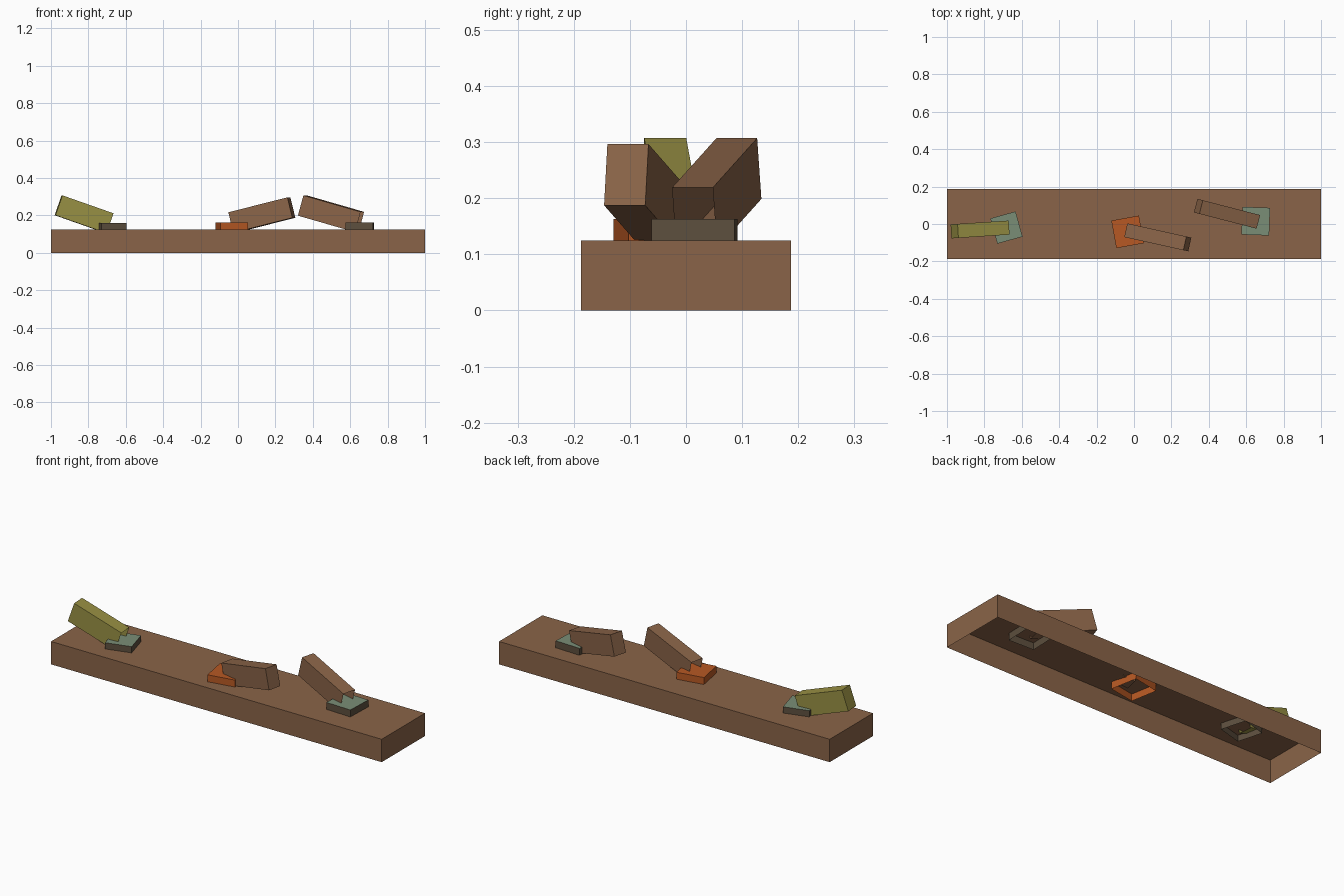
import bpy, bmesh
from math import radians
from mathutils import Matrix, Vector

old = bpy.data.objects.get("Cube")
if old:
    bpy.data.objects.remove(old, do_unlink=True)


def material(name, rgb):
    """Flat material from 0-255 display colour."""
    lin = [((c / 255 + 0.055) / 1.055) ** 2.4 for c in rgb]
    m = bpy.data.materials.new(name)
    m.use_nodes = True
    m.diffuse_color = (*lin, 1)
    m.node_tree.nodes["Principled BSDF"].inputs["Base Color"].default_value = (*lin, 1)
    return m


brown = material("brown", (138, 100, 72))
sage = material("sage green", (122, 141, 118))
taupe = material("dark taupe", (93, 79, 62))
orange = material("burnt orange", (183, 88, 35))
olive = material("olive", (153, 145, 68))


def open_box(name, low, high, open_dir, mats, matrix=Matrix()):
    """Box shell without the face towards open_dir; second material goes on the top."""
    low, high = Vector(low), Vector(high)
    bm = bmesh.new()
    bmesh.ops.create_cube(bm, size=1)
    for v in bm.verts:
        v.co = [a + (c + 0.5) * (b - a) for a, b, c in zip(low, high, v.co)]
    bm.normal_update()
    hidden = [f for f in bm.faces if f.normal.dot(Vector(open_dir)) > 0.9]
    bmesh.ops.delete(bm, geom=hidden, context="FACES")
    for f in bm.faces:
        f.material_index = len(mats) - 1 if f.normal.z > 0.9 else 0
    mesh = bpy.data.meshes.new(name)
    bm.to_mesh(mesh)
    bm.free()
    for m in mats:
        mesh.materials.append(m)
    obj = bpy.data.objects.new(name, mesh)
    obj.matrix_world = matrix
    bpy.context.collection.objects.link(obj)
    return obj


def turn(angle, axis):
    return Matrix.Rotation(radians(angle), 4, axis)


DOWN = (0, 0, -1)
BASE_TOP = 0.125

# Long base board, open underneath
open_box("base_board", (-1, -0.187, 0), (1, 0.187, BASE_TOP), DOWN, [brown])

# Square mounting plates sunk through the board top
for name, x, y, size, top, yaw, mats in [
    ("right_plate", -0.682, -0.019, 0.14, 0.159, 15.5, [taupe, sage]),
    ("middle_plate", -0.034, -0.042, 0.15, 0.163, 10.3, [orange]),
    ("left_plate", 0.651, 0.015, 0.148, 0.163, -2, [taupe, sage]),
]:
    h, rise = size / 2, top - BASE_TOP
    place = Matrix.Translation((x, y, BASE_TOP)) @ turn(yaw, "Z")
    open_box(name, (-h, -h, -rise), (h, h, rise), DOWN, mats, place)

# Tilted levers, placed by the top edge of the raised end, open at the low end
for name, raised, length, yaw, pitch, mat in [
    ("right_lever", (-0.941, -0.037, 0.307), 0.29, 3.7, 19.3, olive),
    ("middle_lever", (0.272, -0.1035, 0.2965), 0.333, 167.5, 13.9, brown),
    ("left_lever", (0.359, 0.0905, 0.307), 0.328, -14.5, 15.6, brown),
]:
    place = Matrix.Translation(raised) @ turn(yaw, "Z") @ turn(pitch, "Y")
    open_box(name, (0, -0.0375, -0.1125), (length, 0.0375, 0), (1, 0, 0), [mat], place)
